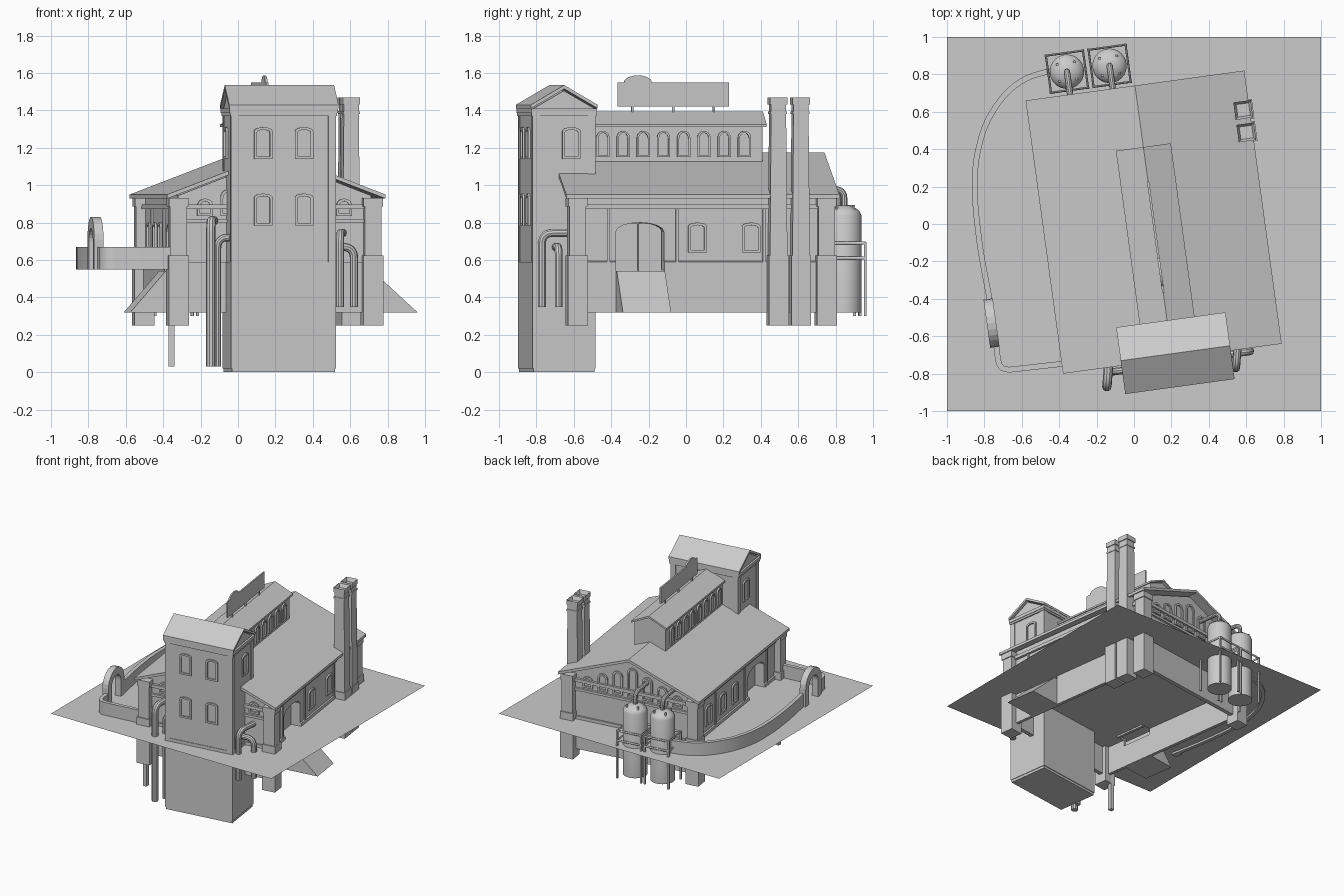
import bpy, bmesh, math
from mathutils import Matrix, Vector

if "Cube" in bpy.data.objects:
    bpy.data.objects.remove(bpy.data.objects["Cube"])

R = math.radians
SITE = Matrix.Translation((0.105, 0.01, 0)) @ Matrix.Rotation(R(7.8), 4, 'Z')  # building frame
WORLD = Matrix.Identity(4)
GROUND = 0.565


def place(loc=(0, 0, 0), ang=0, base=SITE):
    return base @ Matrix.Translation(loc) @ Matrix.Rotation(R(ang), 4, 'Z')


def add(name, bm, mat, smooth=False):
    bmesh.ops.recalc_face_normals(bm, faces=bm.faces)
    me = bpy.data.meshes.new(name)
    bm.to_mesh(me)
    bm.free()
    if smooth:
        me.shade_smooth()
        me.set_sharp_from_angle(angle=R(35))
    ob = bpy.data.objects.new(name, me)
    bpy.context.collection.objects.link(ob)
    ob.matrix_world = mat
    return ob


def box(name, u, v, z0, z1, hu, hv, taper=1.0, well=0, base=SITE):
    bm = bmesh.new()
    bmesh.ops.create_cube(bm, size=2)
    for p in bm.verts:
        k = taper if p.co.z > 0 else 1
        p.co = (p.co.x * hu * k, p.co.y * hv * k, z1 if p.co.z > 0 else z0)
    if well:
        bm.normal_update()
        top = max(bm.faces, key=lambda f: f.calc_center_median().z)
        bmesh.ops.inset_region(bm, faces=[top], thickness=hu * 0.4)
        for p in top.verts:
            p.co.z -= well
    return add(name, bm, place((u, v, 0), 0, base))


def prism(name, pts, d0, d1, mat=SITE):
    bm = bmesh.new()
    f = bm.faces.new([bm.verts.new((x, d0, z)) for x, z in pts])
    g = bmesh.ops.extrude_face_region(bm, geom=[f])['geom']
    bmesh.ops.translate(bm, vec=(0, d1 - d0, 0), verts=[e for e in g if isinstance(e, bmesh.types.BMVert)])
    return add(name, bm, mat)


def gable(hw, z0, ze, zr):
    return [(-hw, z0), (-hw, ze), (0, zr), (hw, ze), (hw, z0)]


def roof(name, hw, ze, zr, t, d0, d1, mat=SITE):
    pts = [(-hw, ze), (0, zr), (hw, ze), (hw, ze - t), (0, zr - t), (-hw, ze - t)]
    return prism(name, pts, d0, d1, mat)


def arch(w, z0, z1, rise, n=8):
    pts = [(-w / 2, z0)]
    for i in range(n + 1):
        a = math.pi * i / n
        pts.append((-w / 2 * math.cos(a), z1 - rise + rise * math.sin(a)))
    return pts + [(w / 2, z0)]


def window(name, u, v, ang, w, z0, z1, rise, t=0.014, proud=0.012):
    bm = bmesh.new()
    outer = arch(w, z0, z1, rise)
    inner = arch(w - 2 * t, z0 + t, z1 - t, max(rise - t * 0.5, 0.01))
    loops = [[bm.verts.new((x, y, z)) for x, z in pts]
             for pts, y in ((outer, 0.004), (outer, -proud), (inner, -proud), (inner, -0.002))]
    for a, b in zip(loops, loops[1:]):
        for i in range(len(a)):
            j = (i + 1) % len(a)
            bm.faces.new((a[i], a[j], b[j], b[i]))
    bm.faces.new(loops[3])
    return add(name, bm, place((u, v, 0), ang))


def fillet(pts, r, n=6):
    pts = [Vector(p) for p in pts]
    out = [pts[0]]
    for a, p, b in zip(pts, pts[1:], pts[2:]):
        s = p + (a - p).normalized() * min(r, (a - p).length * 0.49)
        e = p + (b - p).normalized() * min(r, (b - p).length * 0.49)
        out += [s.lerp(p, i / n).lerp(p.lerp(e, i / n), i / n) for i in range(n + 1)]
    return out + [pts[-1]]


def tube(name, pts, r, bend=0.06, mat=WORLD, cyclic=False):
    cu = bpy.data.curves.new(name, 'CURVE')
    cu.dimensions, cu.bevel_depth, cu.bevel_resolution, cu.use_fill_caps = '3D', r, 3, True
    path = [Vector(p) for p in pts] if cyclic else fillet(pts, bend)
    sp = cu.splines.new('POLY')
    sp.points.add(len(path) - 1)
    for q, p in zip(sp.points, path):
        q.co = (*p, 1)
    sp.use_cyclic_u = cyclic
    tmp = bpy.data.objects.new('tmp', cu)
    bm = bmesh.new()
    bm.from_mesh(bpy.data.meshes.new_from_object(tmp))
    bpy.data.objects.remove(tmp)
    return add(name, bm, mat, True)


def duct(name, pts, w, z0, z1, bend):
    path = fillet([(x, y, 0) for x, y in pts], bend, 4)
    bm = bmesh.new()
    rings = []
    for i, p in enumerate(path):
        t = (path[min(i + 1, len(path) - 1)] - path[max(i - 1, 0)]).normalized()
        n = Vector((-t.y, t.x, 0)) * w / 2
        rings.append([bm.verts.new((q.x, q.y, z)) for q, z in ((p - n, z0), (p + n, z0), (p + n, z1), (p - n, z1))])
    for a, b in zip(rings, rings[1:]):
        for i in range(4):
            bm.faces.new((a[i], a[i - 1], b[i - 1], b[i]))
    bm.faces.new(rings[0])
    bm.faces.new(rings[-1])
    return add(name, bm, WORLD, True)


# ground sheet
bm = bmesh.new()
bmesh.ops.create_grid(bm, x_segments=1, y_segments=1, size=1)
add('ground_sheet', bm, Matrix.Translation((0, 0, GROUND)))

# main hall with stepped plinth, hollow underside and door niches
half = [(0.53, 0.32), (0.53, 0.59), (0.52, 0.595), (0.52, 0.945)]
hall = prism('hall_walls', half + [(0, 1.145)] + [(-x, z) for x, z in reversed(half)], -0.665, 0.665)
cutters = [box('cutter', 0, 0, 0.1, 0.55, 0.505, 0.645)]
for s in (1, -1):
    cutters.append(prism('cutter', arch(0.26, 0.5, 0.80, 0.05), -0.05, 0.1, place((s * 0.52, -0.33, 0), s * 90)))
for c in cutters:
    m = hall.modifiers.new('cut', 'BOOLEAN')
    m.operation, m.object, m.solver = 'DIFFERENCE', c, 'EXACT'
deps = bpy.context.evaluated_depsgraph_get()
cut_mesh = bpy.data.meshes.new_from_object(hall.evaluated_get(deps))
hall.modifiers.clear()
hall.data = cut_mesh
for c in cutters:
    bpy.data.objects.remove(c)
roof('hall_roof', 0.59, 0.95, 1.175, 0.022, -0.737, 0.737)
box('hall_cornice', 0, 0, 0.872, 0.898, 0.54, 0.685)
for s in (1, -1):
    box('end_plinth', 0, s * 0.668, 0.32, 0.59, 0.53, 0.01)
    box('gable_sill_band', 0, s * 0.67, 0.80, 0.82, 0.52, 0.012)
    for t in (1, -1):
        u, v = s * 0.525, t * 0.672
        box('pilaster_base', u, v, 0.25, 0.625, 0.054, 0.054)
        box('pilaster_shaft', u, v, 0.62, 0.9, 0.045, 0.045)
        box('pilaster_cap', u, v, 0.885, 0.932, 0.052, 0.052)
    for v in (-0.50, -0.13, 0.34):
        box('wall_strip', s * 0.52, v, 0.59, 0.88, 0.01, 0.008)
    # doors and ramps
    for k in (-0.065, 0.065):
        box('door_leaf', s * 0.435, -0.33 + k, 0.54, 0.795, 0.01, 0.063)
    end = 0.80 if s > 0 else 0.75
    prism('ramp', [(s * x, z) for x, z in ((0.52, 0.54), (0.56, 0.54), (end, 0.32), (0.52, 0.32))], -0.46, -0.20)
    for v in ((-0.02, 0.27) if s > 0 else (0.02, 0.22, 0.45)):
        window('side_window', s * 0.52, v, s * 90, 0.10, 0.64, 0.80, 0.02)
    # stepped arcade in each gable
    for i in range(-3, 4):
        top = 1.075 - 0.39 * abs(i) * 0.125
        window('gable_window', i * 0.125, s * 0.665, 90 + s * 90, 0.085, 0.835, top, 0.04)

# roof lantern with arched windows
prism('lantern_walls', gable(0.13, 1.0, 1.32, 1.375), -0.56, 0.385)
roof('lantern_roof', 0.148, 1.325, 1.395, 0.015, -0.56, 0.405)
for s in (1, -1):
    for i in range(8):
        window('lantern_window', s * 0.13, -0.477 + i * 0.109, s * 90, 0.07, 1.15, 1.29, 0.035, 0.01)

# blank sign board above the lantern ridge
board = [(-0.38, 1.42), (-0.38, 1.55), (-0.345, 1.55)]
board += [(-0.27 - 0.075 * math.cos(math.pi * i / 10), 1.55 + 0.037 * math.sin(math.pi * i / 10)) for i in range(1, 10)]
board += [(-0.195, 1.55), (0.22, 1.55), (0.22, 1.42)]
prism('sign_board', board, -0.006, 0.006, place((0, 0, 0), 90))
for v in (-0.3, -0.08, 0.14):
    box('sign_post', 0, v, 1.37, 1.44, 0.006, 0.006)

# tower
TU, TV = 0.02, -0.71
T90 = place((TU, TV, 0), 90)
prism('tower_walls', gable(0.165, 0.0, 1.41, 1.505), -0.278, 0.278, T90)
box('tower_plinth', TU, TV, 0.02, 0.59, 0.283, 0.17)
roof('tower_roof', 0.18, 1.43, 1.535, 0.02, -0.295, 0.295, T90)
box('tower_cornice_lower', TU, TV, 1.37, 1.385, 0.288, 0.175)
box('tower_cornice_upper', TU, TV, 1.385, 1.41, 0.293, 0.178)
for s in (1, -1):
    for t in (1, -1):
        box('tower_corner_strip', TU + s * 0.262, TV + t * 0.15, 0.59, 1.38, 0.021, 0.02)
    for z in (0.785, 1.14):
        window('tower_front_window', TU + s * 0.11, TV - 0.165, 0, 0.098, z, z + 0.17, 0.02)
    window('tower_side_window', TU + s * 0.278, -0.67, s * 90, 0.098, 1.14, 1.31, 0.02)

# twin chimneys
for v in (0.408, 0.529):
    box('chimney_base', 0.556, v, 0.25, 0.625, 0.053, 0.053)
    box('chimney_shaft', 0.556, v, 0.62, 1.44, 0.047, 0.047, 0.85)
    box('chimney_collar', 0.556, v, 1.38, 1.395, 0.045, 0.045)
    box('chimney_cap', 0.556, v, 1.432, 1.47, 0.047, 0.047, 1, 0.03)

# storage tanks with platforms, legs and feed pipes
for u in (-0.35, -0.12):
    v = 0.86
    prof = [(0, 0.32), (0.092, 0.32), (0.092, 0.84), (0.082, 0.862), (0.055, 0.882), (0.025, 0.892), (0, 0.894)]
    bm = bmesh.new()
    vs = [bm.verts.new((r, 0, z)) for r, z in prof]
    es = [bm.edges.new(p) for p in zip(vs, vs[1:])]
    bmesh.ops.spin(bm, geom=vs + es, axis=(0, 0, 1), cent=(0, 0, 0), angle=2 * math.pi, steps=28)
    bmesh.ops.remove_doubles(bm, verts=bm.verts, dist=1e-4)
    add('tank', bm, place((u, v, 0)), True)
    corners = [(u + a * 0.1, v + b * 0.1) for a, b in ((-1, -1), (1, -1), (1, 1), (-1, 1))]
    for z in (0.61, 0.69):
        tube('tank_rail', [(x, y, z) for x, y in corners], 0.008, mat=SITE, cyclic=True)
    for x, y in corners:
        box('tank_leg', x, y, 0.30, 0.695, 0.007, 0.007)
    for a in range(4):
        box('tank_nozzle', u + 0.065 * math.cos(a * 1.57 + 0.8), v + 0.065 * math.sin(a * 1.57 + 0.8), 0.86, 0.895, 0.006, 0.006)
    tube('tank_feed_pipe', [(u, v, 0.88), (u, v, 0.98), (u, 0.655, 0.98)], 0.017, mat=SITE)

# ground duct and its raised arch
duct('long_duct', [(-0.40, 0.83), (-0.58, 0.785), (-0.70, 0.69), (-0.80, 0.53), (-0.85, 0.33),
                   (-0.85, 0.10), (-0.82, -0.15), (-0.765, -0.44)], 0.03, 0.55, 0.67, 0.08)
duct('end_duct', [(-0.74, -0.62), (-0.72, -0.785), (-0.36, -0.745)], 0.03, 0.55, 0.67, 0.06)
prism('duct_arch', arch(0.26, 0.55, 0.83, 0.12, 12) + arch(0.15, 0.55, 0.77, 0.07, 12)[::-1],
      -0.025, 0.025, place((-0.762, -0.53, 0), 98, WORLD))

# wall pipes and support post
tube('front_pipe', [(-0.145, -0.87, 0.03), (-0.145, -0.87, 0.81), (-0.13, -0.68, 0.81)], 0.025)
tube('branch_pipe', [(-0.11, -0.79, 0.03), (-0.11, -0.79, 0.72), (0.0, -0.775, 0.72)], 0.02)
tube('right_pipe_tall', [(0.545, -0.77, 0.35), (0.545, -0.77, 0.745), (0.56, -0.58, 0.745)], 0.022)
tube('right_pipe_short', [(0.62, -0.68, 0.35), (0.62, -0.68, 0.67), (0.47, -0.70, 0.67)], 0.022)
box('support_post', -0.355, -0.69, 0.03, 0.35, 0.016, 0.016, base=WORLD)
